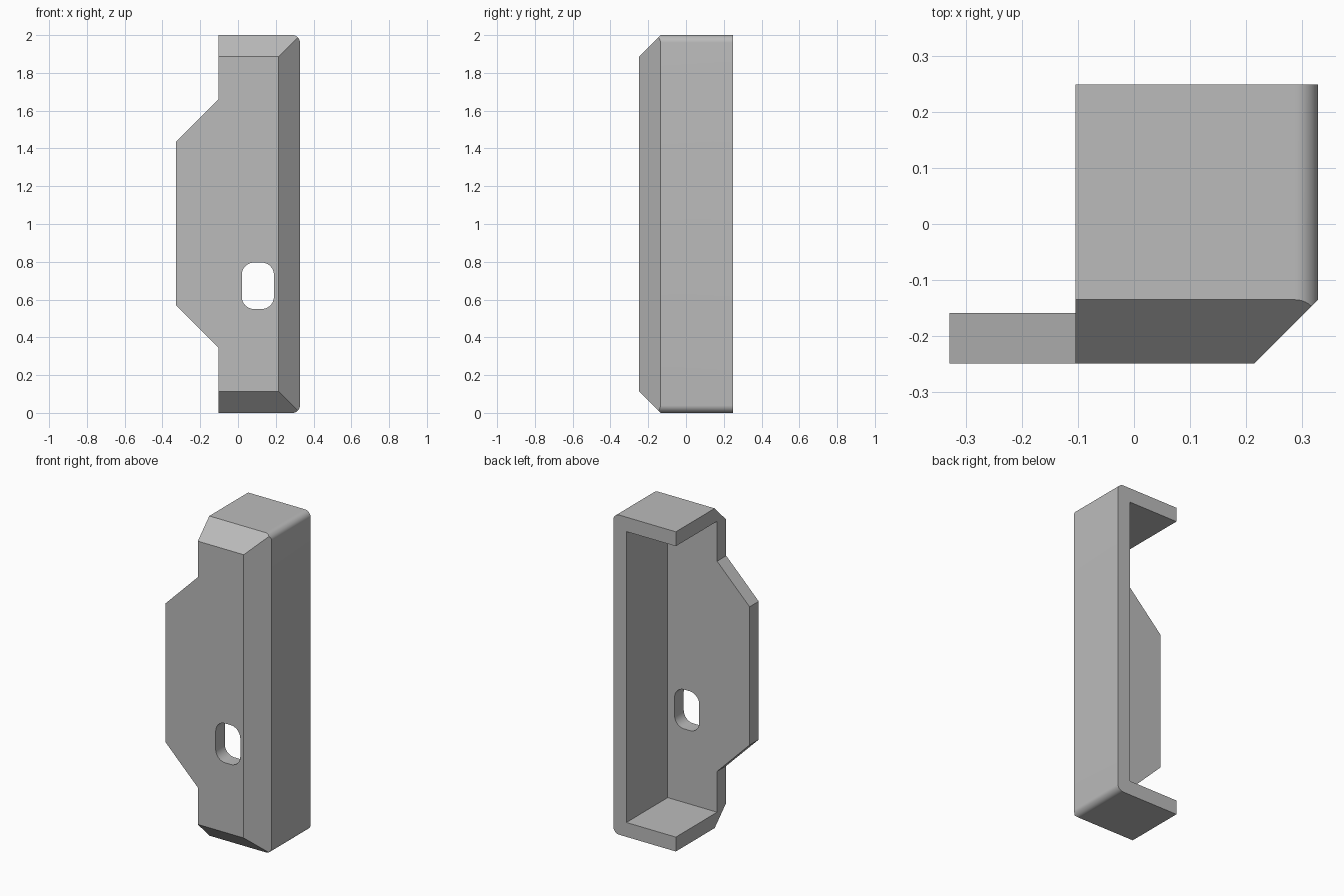
import bpy
import bmesh
from math import cos, sin, pi, radians
from mathutils import Vector

cube = bpy.data.objects.get("Cube")
if cube:
    bpy.data.objects.remove(cube, do_unlink=True)

RIGHT, LEFT, TAB = 0.328, -0.104, -0.329
FRONT, BACK, HEIGHT = -0.249, 0.249, 2.0
WALL, CHAMFER, ROUND = 0.09, 0.114, 0.04

grey = bpy.data.materials.new("Plain grey")
grey.use_nodes = True
colour = (0.5, 0.5, 0.5, 1)
grey.diffuse_color = colour
grey.node_tree.nodes["Principled BSDF"].inputs["Base Color"].default_value = colour


def rounded(corners, steps=10):
    """Outline in x, z from (x, z, radius) corners; rounded ones are right angles."""
    points = []
    for i, (x, z, r) in enumerate(corners):
        p = Vector((x, z))
        if not r:
            points.append(p)
            continue
        u = (Vector(corners[i - 1][:2]) - p).normalized()
        v = (Vector(corners[(i + 1) % len(corners)][:2]) - p).normalized()
        for k in range(steps + 1):
            t = k / steps * pi / 2
            points.append(p + r * (u + v) - r * (v * cos(t) + u * sin(t)))
    return points


def box(x0, x1, z0, z1, r=0):
    return [(x0, z0, r), (x1, z0, r), (x1, z1, r), (x0, z1, r)]


def prism(name, corners, y0, y1, cuts=()):
    """Extrude an outline along y, then slice off the side beyond each plane."""
    bm = bmesh.new()
    face = bm.faces.new([bm.verts.new((p.x, y0, p.y)) for p in rounded(corners)])
    new = bmesh.ops.extrude_face_region(bm, geom=[face])["geom"]
    verts = [g for g in new if isinstance(g, bmesh.types.BMVert)]
    bmesh.ops.translate(bm, verts=verts, vec=(0, y1 - y0, 0))
    for point, normal in cuts:
        geom = bm.verts[:] + bm.edges[:] + bm.faces[:]
        bmesh.ops.bisect_plane(bm, geom=geom, dist=1e-5, plane_co=point,
                               plane_no=normal, clear_outer=True)
        rim = [e for e in bm.edges if e.is_boundary]
        bmesh.ops.edgeloop_fill(bm, edges=rim)
    bmesh.ops.recalc_face_normals(bm, faces=bm.faces[:])
    mesh = bpy.data.meshes.new(name)
    bm.to_mesh(mesh)
    bm.free()
    mesh.materials.append(grey)
    obj = bpy.data.objects.new(name, mesh)
    bpy.context.collection.objects.link(obj)
    return obj


# Outer block with the side tab, chamfered around the front
outline = [
    (LEFT, 0, 0), (RIGHT, 0, ROUND), (RIGHT, HEIGHT, ROUND), (LEFT, HEIGHT, 0),
    (LEFT, 1.66, 0), (TAB, 1.435, 0), (TAB, 0.57, 0), (LEFT, 0.345, 0),
]
edge_y = FRONT + CHAMFER
chamfers = [
    ((RIGHT, edge_y, 0), (1, -1, 0)),
    ((0, edge_y, HEIGHT), (0, -1, 1)),
    ((0, edge_y, 0), (0, -1, -1)),
]
bracket = prism("bracket", outline, FRONT, BACK, chamfers)

# Open cavity behind the front wall, and the rounded slot through it
cavity = prism("cavity_cutter", box(-1, RIGHT - WALL, WALL, HEIGHT - WALL),
               FRONT + WALL, 1)
slot = prism("slot_cutter", box(0.02, 0.19, 0.55, 0.796, 0.065), -1, 0)

bpy.ops.object.select_all(action="DESELECT")
bracket.select_set(True)
bpy.context.view_layer.objects.active = bracket
for cutter in (cavity, slot):
    cutter.hide_render = True
    mod = bracket.modifiers.new(cutter.name, "BOOLEAN")
    mod.operation, mod.solver, mod.object = "DIFFERENCE", "EXACT", cutter
    bpy.ops.object.modifier_apply(modifier=mod.name)
    bpy.data.objects.remove(cutter, do_unlink=True)

bpy.ops.object.shade_smooth_by_angle(angle=radians(30))
